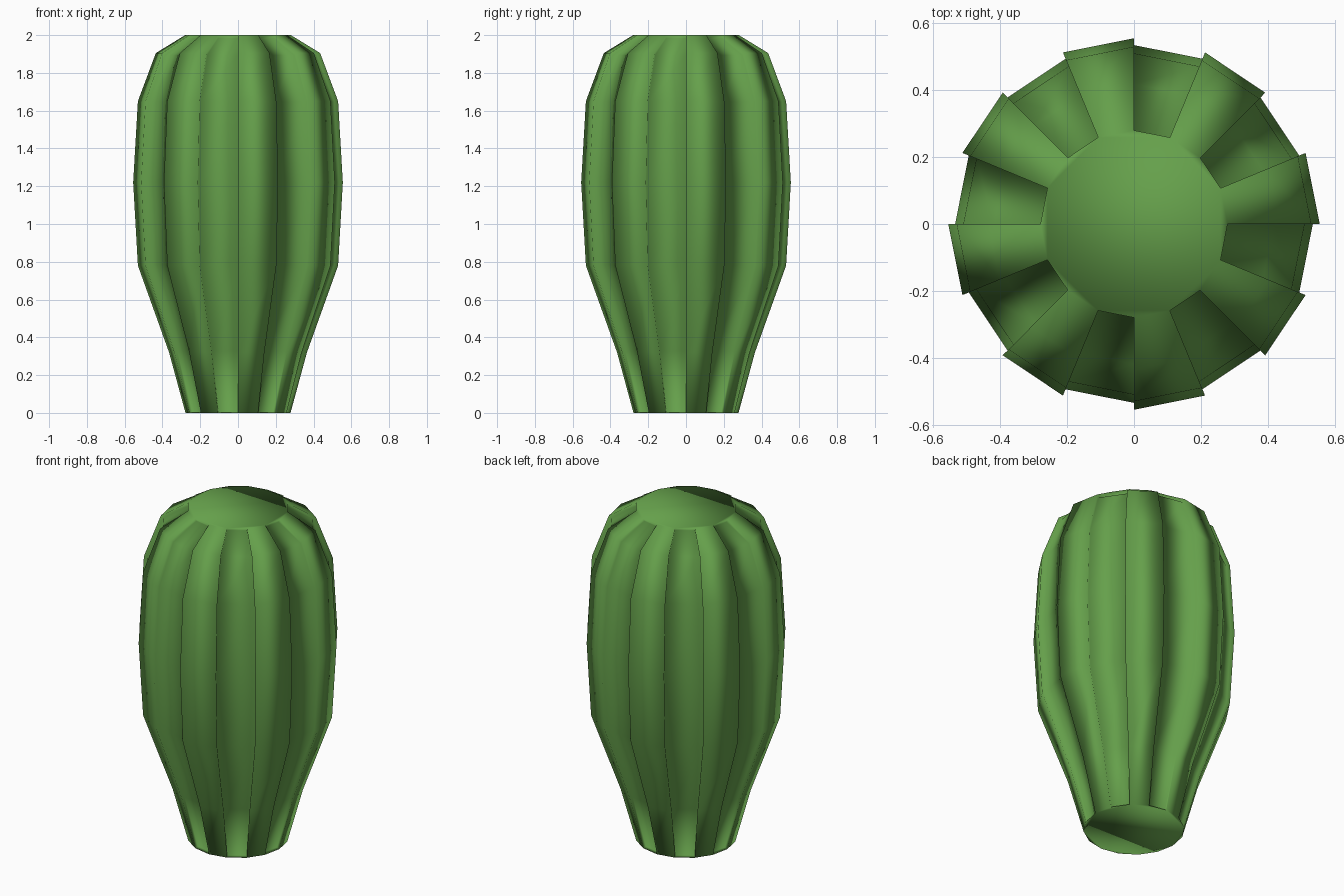
import bpy, bmesh
from math import cos, sin, pi
from mathutils import Vector

if "Cube" in bpy.data.objects:
    bpy.data.objects.remove(bpy.data.objects["Cube"])

SIDES = 16
DEPTH = 0.02
# body profile: radius, height
PROFILE = [(0.278, 0), (0.365, 0.32), (0.53, 0.78), (0.555, 1.22),
           (0.53, 1.65), (0.435, 1.905), (0.28, 2.0)]
ROWS = len(PROFILE)


def profile_normal(j):
    """Outward normal of the profile in the (r, z) plane."""
    a = PROFILE[max(j - 1, 0)]
    b = PROFILE[min(j + 1, ROWS - 1)]
    return Vector((b[1] - a[1], a[0] - b[0])).normalized()


def column(bm, angle, offset=None):
    """One vertical line of vertices, optionally sunk towards a strip's inside."""
    verts = []
    for j, (r, z) in enumerate(PROFILE):
        p = Vector((r * cos(angle), r * sin(angle), z))
        if offset is not None:
            n = profile_normal(j)
            p -= DEPTH * Vector((n.x * cos(offset), n.x * sin(offset), n.y))
        verts.append(bm.verts.new(p))
    return verts


def strip(bm, left, right):
    for j in range(ROWS - 1):
        bm.faces.new((left[j], right[j], right[j + 1], left[j + 1]))


bm = bmesh.new()
step = 2 * pi / SIDES
cols = [column(bm, i * step) for i in range(SIDES)]

# alternating raised ribs and sunken grooves
for i in range(SIDES):
    a, b = cols[i], cols[(i + 1) % SIDES]
    if i % 2 == 0:
        strip(bm, a, b)
    else:
        mid = (i + 0.5) * step
        ia = column(bm, i * step, mid)
        ib = column(bm, (i + 1) * step, mid)
        strip(bm, a, ia)
        strip(bm, ia, ib)
        strip(bm, ib, b)
        bm.faces.new((a[0], b[0], ib[0], ia[0]))
        bm.faces.new((ia[-1], ib[-1], b[-1], a[-1]))

# end caps
bm.faces.new([c[-1] for c in cols])
bm.faces.new([c[0] for c in reversed(cols)])
bmesh.ops.recalc_face_normals(bm, faces=bm.faces[:])
for f in bm.faces:
    f.smooth = True

mesh = bpy.data.meshes.new("ribbed_cactus_body")
bm.to_mesh(mesh)
bm.free()
body = bpy.data.objects.new("ribbed_cactus_body", mesh)
bpy.context.collection.objects.link(body)

# green skin
mat = bpy.data.materials.new("green_skin")
mat.diffuse_color = (0.13, 0.35, 0.07, 1)
mat.use_nodes = True
mat.node_tree.nodes["Principled BSDF"].inputs["Base Color"].default_value = mat.diffuse_color
mesh.materials.append(mat)
